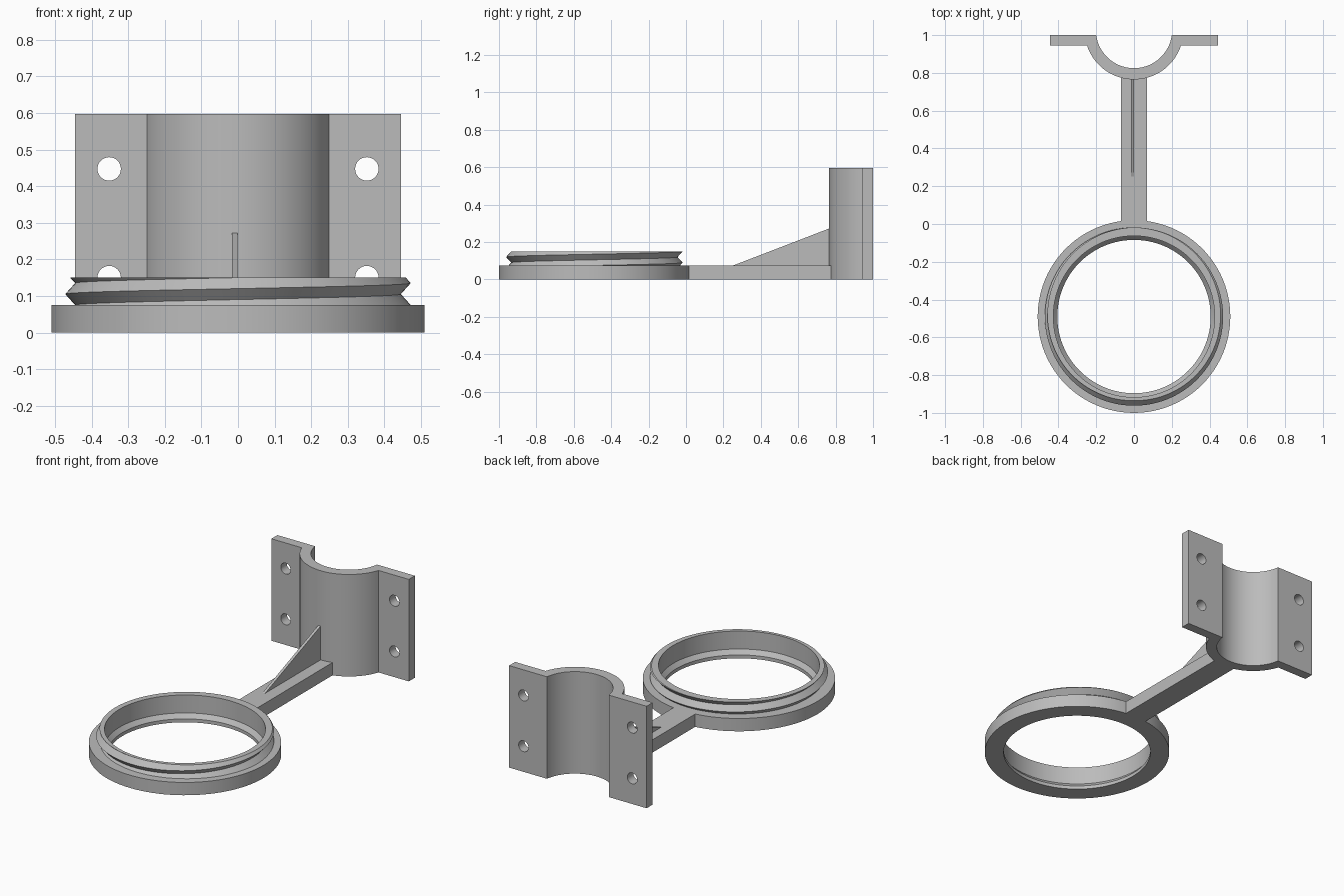
import bpy, bmesh, math
from mathutils import Vector

cube = bpy.data.objects.get("Cube")
if cube:
    bpy.data.objects.remove(cube, do_unlink=True)

grey = bpy.data.materials.new("plain grey")
grey.use_nodes = True
grey.diffuse_color = (0.5, 0.5, 0.5, 1)
grey.node_tree.nodes["Principled BSDF"].inputs["Base Color"].default_value = (0.5, 0.5, 0.5, 1)

SEG = 96
RING_Y = -0.49
BASE_H, COLLAR_H = 0.075, 0.15
CLAMP_H = 0.597


def finish(name, bm, recalc=True):
    if recalc:
        bmesh.ops.recalc_face_normals(bm, faces=bm.faces[:])
    mesh = bpy.data.meshes.new(name)
    bm.to_mesh(mesh)
    bm.free()
    mesh.materials.append(grey)
    ob = bpy.data.objects.new(name, mesh)
    bpy.context.collection.objects.link(ob)
    return ob


def smooth(ob):
    bpy.ops.object.select_all(action='DESELECT')
    ob.select_set(True)
    bpy.context.view_layer.objects.active = ob
    bpy.ops.object.shade_smooth_by_angle(angle=math.radians(25))


def prism(name, points, offset):
    """Extrude a flat outline along an offset."""
    bm = bmesh.new()
    face = bm.faces.new([bm.verts.new(p) for p in points])
    moved = bmesh.ops.extrude_face_region(bm, geom=[face])["geom"]
    bmesh.ops.translate(bm, vec=offset, verts=[v for v in moved if isinstance(v, bmesh.types.BMVert)])
    if not any(f is face for f in bm.faces):
        bm.faces.new(face.verts)
    return finish(name, bm)


def polar(r, angle, z):
    return (r * math.cos(angle), RING_Y + r * math.sin(angle), z)


# Base ring with its stepped bore, turned from a profile
profile = [(0.427, COLLAR_H), (0.427, 0.045), (0.406, 0.02), (0.406, 0),
           (0.51, 0), (0.51, BASE_H), (0.435, BASE_H)]
bm = bmesh.new()
rows = [[bm.verts.new(polar(r, math.tau * i / SEG, z)) for i in range(SEG)] for r, z in profile]
for a, b in zip(rows, rows[1:]):
    for i in range(SEG):
        j = (i + 1) % SEG
        bm.faces.new((a[j], a[i], b[i], b[j]))
smooth(finish("base_ring", bm, recalc=False))

# Threaded collar: a helical ribbon trimmed level at both ends
CREST, ROOT, PITCH = 0.472, 0.445, 0.06
bm = bmesh.new()
crest, root = [], []
for i in range(5 * SEG + 1):
    turn = i / SEG
    z = BASE_H + PITCH * (turn - 2)
    crest.append(bm.verts.new(polar(CREST, math.tau * turn, z)))
    root.append(bm.verts.new(polar(ROOT, math.tau * turn, z + PITCH / 2)))
for i in range(5 * SEG):
    bm.faces.new((crest[i], crest[i + 1], root[i + 1], root[i]))
    if i < 4 * SEG:
        bm.faces.new((root[i], root[i + 1], crest[i + 1 + SEG], crest[i + SEG]))
for z, side in ((BASE_H, -1), (COLLAR_H, 1)):
    bmesh.ops.bisect_plane(bm, geom=bm.verts[:] + bm.edges[:] + bm.faces[:], dist=1e-6,
                           plane_co=(0, 0, z), plane_no=(0, 0, side), clear_outer=True)
bmesh.ops.remove_doubles(bm, verts=bm.verts[:], dist=1e-5)
# Flat rim between the thread and the bore
top = [e for e in bm.edges if e.is_boundary and all(abs(v.co.z - COLLAR_H) < 1e-4 for v in e.verts)]
for e in top:
    inner = []
    for v in e.verts:
        d = Vector((v.co.x, v.co.y - RING_Y, 0)).normalized() * 0.427
        inner.append(bm.verts.new((d.x, d.y + RING_Y, COLLAR_H)))
    f = bm.faces.new((e.verts[0], e.verts[1], inner[1], inner[0]))
    f.normal_update()
    if f.normal.z < 0:
        f.normal_flip()
bmesh.ops.remove_doubles(bm, verts=bm.verts[:], dist=1e-5)
smooth(finish("threaded_collar", bm, recalc=False))

# Connecting arm and its stiffening rib
prism("arm", [(-0.07, 0.012, 0), (0.07, 0.012, 0), (0.07, 0.782, 0), (-0.07, 0.782, 0)], (0, 0, BASE_H))
prism("rib", [(-0.017, 0.25, 0.074), (-0.017, 0.78, 0.074), (-0.017, 0.78, 0.278)], (0.016, 0, 0))

# Half-round clamp with two side flanges
CY, R_OUT, R_IN, FRONT, BACK, WIDE = 1.027, 0.262, 0.202, 0.944, 1.0, 0.445


def arc(r, y_end, n=40):
    """Arc from the left end to the right end, stopping at y_end."""
    start = math.asin((CY - y_end) / r)
    angles = [start + (math.pi - 2 * start) * i / n for i in range(n + 1)]
    return [(r * math.cos(a), CY - r * math.sin(a), 0) for a in angles]


outline = [(WIDE, BACK, 0), (WIDE, FRONT, 0)] + arc(R_OUT, FRONT)
outline += [(-WIDE, FRONT, 0), (-WIDE, BACK, 0)] + arc(R_IN, BACK)[::-1]
clamp = prism("clamp", outline, (0, 0, CLAMP_H))

# Bolt holes through the flanges
bm = bmesh.new()
for x in (-0.352, 0.352):
    for z in (0.15, 0.447):
        made = bmesh.ops.create_cone(bm, cap_ends=True, segments=32, radius1=0.032, radius2=0.032, depth=0.3)["verts"]
        for v in made:
            v.co = (v.co.x + x, 0.97 + v.co.z, v.co.y + z)
cutter = finish("bolt_hole_cutter", bm)
cutter.hide_render = True
mod = clamp.modifiers.new("bolt_holes", 'BOOLEAN')
mod.operation, mod.solver, mod.object = 'DIFFERENCE', 'EXACT', cutter
bpy.context.view_layer.objects.active = clamp
bpy.ops.object.modifier_apply(modifier=mod.name)
bpy.data.objects.remove(cutter, do_unlink=True)
smooth(clamp)
